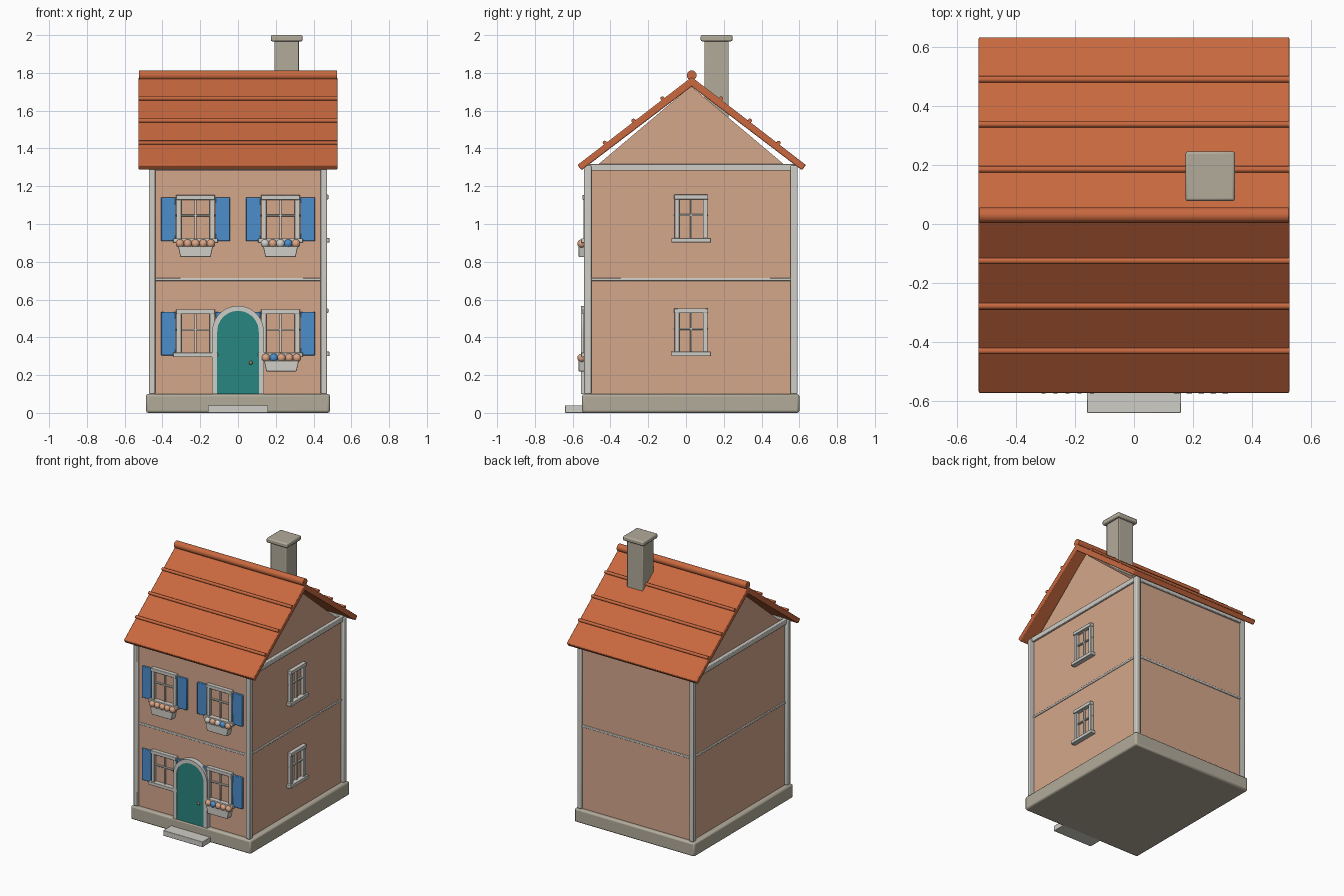
import bpy, bmesh, math
from mathutils import Vector

cube = bpy.data.objects.get("Cube")
if cube:
    bpy.data.objects.remove(cube, do_unlink=True)


def material(name, r, g, b):
    m = bpy.data.materials.new(name)
    m.use_nodes = True
    m.diffuse_color = (r, g, b, 1)
    m.node_tree.nodes["Principled BSDF"].inputs["Base Color"].default_value = (r, g, b, 1)
    return m


WALL = material("peach_plaster", .66, .39, .26)
TRIM = material("pale_trim", .62, .61, .57)
STONE = material("beige_stone", .45, .41, .33)
ROOF = material("terracotta", .58, .14, .05)
BLUE = material("shutter_blue", .07, .27, .60)
TEAL = material("door_teal", .022, .24, .22)
PETAL = material("peach_petal", .70, .37, .23)
BRASS = material("dull_brass", .30, .22, .10)


def finish(name, bm, mat, bevel=0.0, smooth=True):
    bmesh.ops.recalc_face_normals(bm, faces=bm.faces)
    mesh = bpy.data.meshes.new(name)
    bm.to_mesh(mesh)
    bm.free()
    mesh.materials.append(mat)
    ob = bpy.data.objects.new(name, mesh)
    bpy.context.collection.objects.link(ob)
    if bevel:
        mod = ob.modifiers.new("soft_edges", 'BEVEL')
        mod.width, mod.segments = bevel, 2
    if smooth:
        bpy.ops.object.select_all(action='DESELECT')
        ob.select_set(True)
        bpy.context.view_layer.objects.active = ob
        bpy.ops.object.shade_smooth_by_angle(angle=math.radians(35))
    return ob


def box(name, x, y, z, mat, bevel=0.003):
    """Box from (low, high) ranges."""
    bm = bmesh.new()
    bmesh.ops.create_cube(bm, size=1)
    for v in bm.verts:
        v.co = Vector([(a + b) / 2 + c * (b - a) for (a, b), c in zip((x, y, z), v.co)])
    return finish(name, bm, mat, bevel)


def prism(name, pts, axis, low, high, mat, bevel=0.0):
    """Extrude a profile along x (points are y,z) or y (points are x,z)."""
    bm = bmesh.new()
    place = (lambda a, b: (low, a, b)) if axis == 'x' else (lambda a, b: (a, low, b))
    face = bm.faces.new([bm.verts.new(place(a, b)) for a, b in pts])
    ext = bmesh.ops.extrude_face_region(bm, geom=[face])["geom"]
    shift = Vector((high - low, 0, 0) if axis == 'x' else (0, high - low, 0))
    bmesh.ops.translate(bm, vec=shift, verts=[g for g in ext if isinstance(g, bmesh.types.BMVert)])
    return finish(name, bm, mat, bevel)


def rod(name, y, z, radius, half, mat):
    ring = [(y + radius * math.cos(i * math.tau / 16), z + radius * math.sin(i * math.tau / 16))
            for i in range(16)]
    return prism(name, ring, 'x', -half, half, mat)


def ball(name, x, y, z, r, mat):
    bm = bmesh.new()
    bmesh.ops.create_uvsphere(bm, u_segments=14, v_segments=8, radius=r)
    bmesh.ops.translate(bm, vec=(x, y, z), verts=bm.verts)
    return finish(name, bm, mat)


def around(c, h):
    return (c - h, c + h)


# Main body
WX, FRONT, BACK, MID = .45, -.52, .572, .027
box("plinth", (-.487, .487), (-.55, .60), (0, .10), STONE, .012)
box("doorstep", (-.16, .16), (-.64, -.53), (0, .04), TRIM)
box("walls", (-WX, WX), (FRONT, BACK), (.09, 1.30), WALL, .006)
prism("gable", [(MID - .51, 1.30), (MID + .51, 1.30), (MID, 1.73)], 'x', -.44, .44, WALL)

# Corner posts and horizontal bands
for sx in (-1, 1):
    for y in (FRONT, BACK):
        box("corner_post", around(sx * .455, .017), around(y, .019), (.10, 1.31), TRIM, .006)
    for z, h in ((1.30, .018), (.707, .008)):
        box("side_band", around(sx * WX, h * .8), (FRONT, BACK), around(z, h), TRIM, .004)
for y in (FRONT, BACK):
    for z, h in ((1.30, .018), (.707, .008)):
        box("cross_band", (-WX, WX), around(y, h * .8), around(z, h), TRIM, .004)

# Roof with battens and ridge
RY, HALF, RX = .03, .605, .527
prism("roof", [(RY - HALF, 1.312), (RY - HALF + .022, 1.285), (RY, 1.728),
               (RY + HALF - .022, 1.285), (RY + HALF, 1.312), (RY, 1.778)],
      'x', -RX, RX, ROOF, .006)
for s in (-1, 1):
    for d in (.155, .308, .46):
        rod("roof_batten", RY + s * d, 1.784 - .77 * d, .011, RX, ROOF)
rod("ridge_roll", RY, 1.787, .026, RX - .003, ROOF)

# Chimney
box("chimney", around(.258, .064), around(.162, .064), (1.5, 1.98), STONE, .005)
box("chimney_cap", around(.258, .084), around(.162, .084), (1.967, 2.0), STONE, .008)


def window(mount, z, half, sill):
    """Frame, glazing bars and sill; mount maps (across, outward) ranges to x and y ranges."""
    parts = [("top", (-half, half), (z + .218, z + .243), .028),
             ("sill", (-sill, sill), (z - .01, z + .014), .034),
             ("glazing_bar", (-half, half), around(z + .135, .005), .012),
             ("glazing_bar", around(0, .006), (z, z + .22), .012)]
    for s in (-1, 1):
        parts.append(("frame", around(s * (half - .015), .013), (z, z + .225), .022))
    for name, a, zr, out in parts:
        x, y = mount(a, (-.01, out))
        box("window_" + name, x, y, zr, TRIM, .003)


# Front windows with shutters
for cx in (-.225, .225):
    for z in (.305, .91):
        window(lambda a, o: ((cx + a[0], cx + a[1]), (FRONT - o[1], FRONT - o[0])), z, .103, .118)
        for s in (-1, 1):
            box("shutter", around(cx + s * .144, .039), (FRONT - .016, FRONT + .005),
                (z, z + .23), BLUE, .004)

# Windows on one side wall
for z in (.31, .912):
    window(lambda a, o: ((WX + o[0], WX + o[1]), (MID + a[0], MID + a[1])), z, .09, .105)

# Flower boxes
P, T, B = PETAL, TRIM, BLUE
for cx, z, colours in ((-.225, .91, (P, P, P, P, P)), (.225, .91, (T, P, T, B, P)),
                       (.23, .305, (P, B, P, P, P))):
    prism("flower_box", [(cx - .08, z - .085), (cx + .08, z - .085),
                         (cx + .092, z - .028), (cx - .092, z - .028)],
          'y', FRONT - .048, FRONT, TRIM, .003)
    for i, c in enumerate(colours):
        ball("flower", cx + (i - 2) * .041, FRONT - .032, z - .014, .023, c)


# Arched door
def arch(r, top=.43, n=20):
    curve = [(r * math.cos(math.pi * i / n), top + r * math.sin(math.pi * i / n))
             for i in range(n + 1)]
    return [(r, .10)] + curve + [(-r, .10)]


prism("door_surround", arch(.137) + arch(.110)[::-1], 'y', FRONT - .036, FRONT + .01, TRIM)
prism("door", arch(.111), 'y', FRONT - .031, FRONT + .01, TEAL)
ball("door_knob", .068, FRONT - .036, .265, .010, BRASS)
